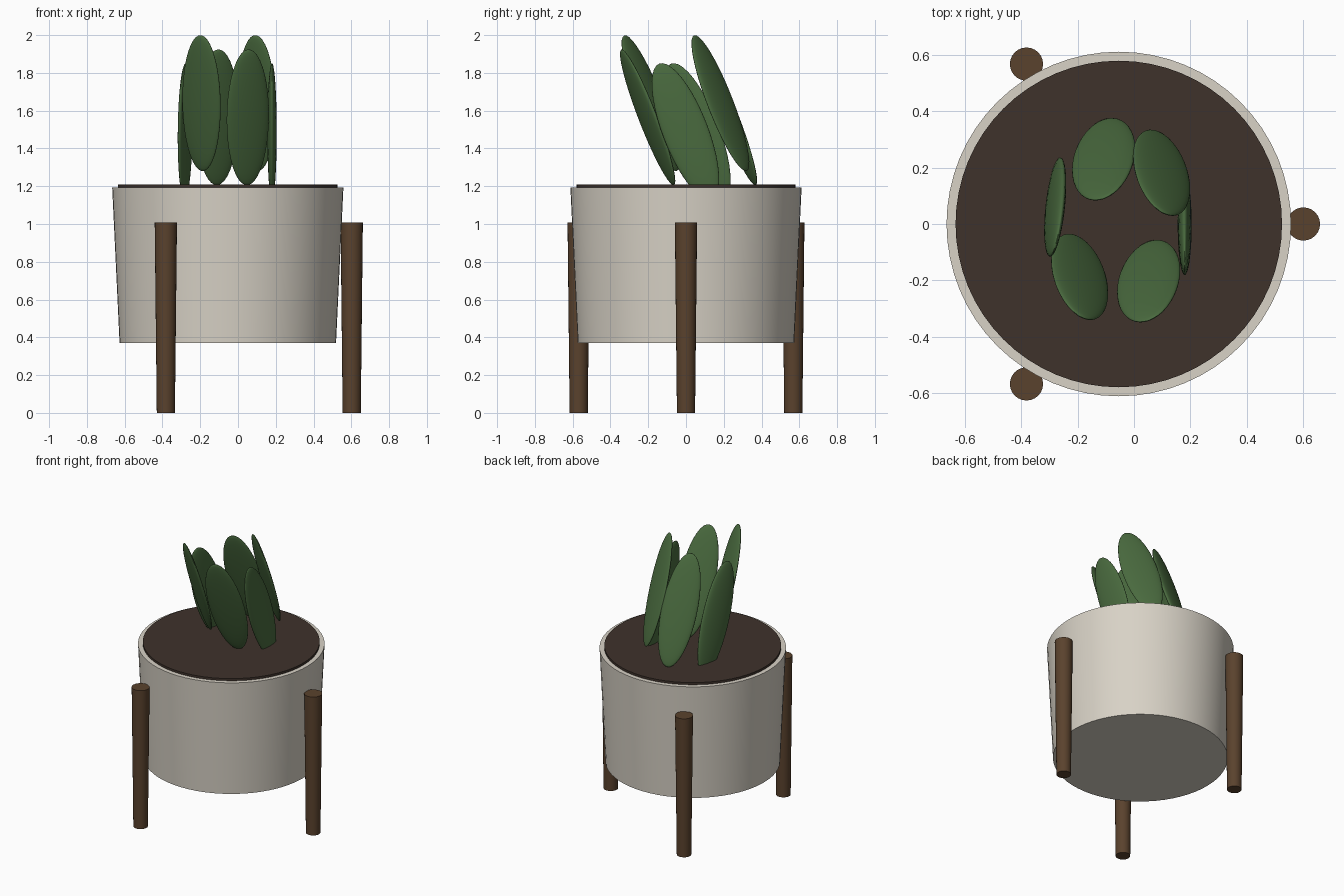
import bpy
from math import cos, sin, radians, pi
from mathutils import Matrix

if "Cube" in bpy.data.objects:
    bpy.data.objects.remove(bpy.data.objects["Cube"])


def srgb(r, g, b):
    return tuple((c / 255 / 12.92) if c < 11 else ((c / 255 + 0.055) / 1.055) ** 2.4
                 for c in (r, g, b)) + (1.0,)


def material(name, colour):
    m = bpy.data.materials.new(name)
    m.use_nodes = True
    m.diffuse_color = colour
    bsdf = m.node_tree.nodes["Principled BSDF"]
    bsdf.inputs["Base Color"].default_value = colour
    bsdf.inputs["Roughness"].default_value = 0.8
    return m


CERAMIC = material("warm_white_ceramic", srgb(216, 210, 198))
SOIL = material("dark_soil", srgb(62, 50, 43))
WOOD = material("brown_wood", srgb(90, 66, 45))
LEAF = material("leaf_green", srgb(74, 107, 63))


def finish(name, mat):
    obj = bpy.context.object
    obj.name = name
    obj.data.materials.append(mat)
    bpy.ops.object.shade_smooth_by_angle(angle=radians(35))
    return obj


def tapered(name, mat, x, y, z0, z1, r0, r1, sides):
    bpy.ops.mesh.primitive_cone_add(vertices=sides, radius1=r0, radius2=r1, depth=z1 - z0,
                                    location=(x, y, (z0 + z1) / 2))
    return finish(name, mat)


# Pot and soil
CX = -0.054
tapered("pot", CERAMIC, CX, 0, 0.37, 1.192, 0.573, 0.612, 64)
tapered("soil", SOIL, CX, 0, 1.15, 1.208, 0.58, 0.58, 64)

# Three legs spaced evenly around the pot
for i, side in enumerate(("left", "back_right", "front_right")):
    a = i * 2 * pi / 3
    tapered(side + "_leg", WOOD, CX + 0.656 * cos(a), 0.656 * sin(a),
            0, 1.007, 0.048, 0.059, 24)

# Flat oval leaves: turned to face outwards, then all leaning to the front
LEAN = Matrix.Rotation(0.37, 4, "X")
leaves = [  # x, y, z, facing angle
    (0.098, 0.182, 1.64, 57),
    (-0.108, 0.23, 1.565, 111),
    (-0.28, 0.06, 1.49, 165),
    (-0.193, -0.188, 1.64, 237),
    (0.052, -0.203, 1.565, 291),
    (0.18, -0.003, 1.49, 0),
]
for i, (x, y, z, facing) in enumerate(leaves):
    bpy.ops.mesh.primitive_uv_sphere_add(segments=32, ring_count=20, radius=1)
    leaf = finish("leaf_%d" % (i + 1), LEAF)
    turn = Matrix.Rotation(radians(facing), 4, "Z")
    leaf.data.transform(LEAN @ turn @ Matrix.Diagonal((0.025, 0.12, 0.385, 1)))
    leaf.location = (x, y, z)
